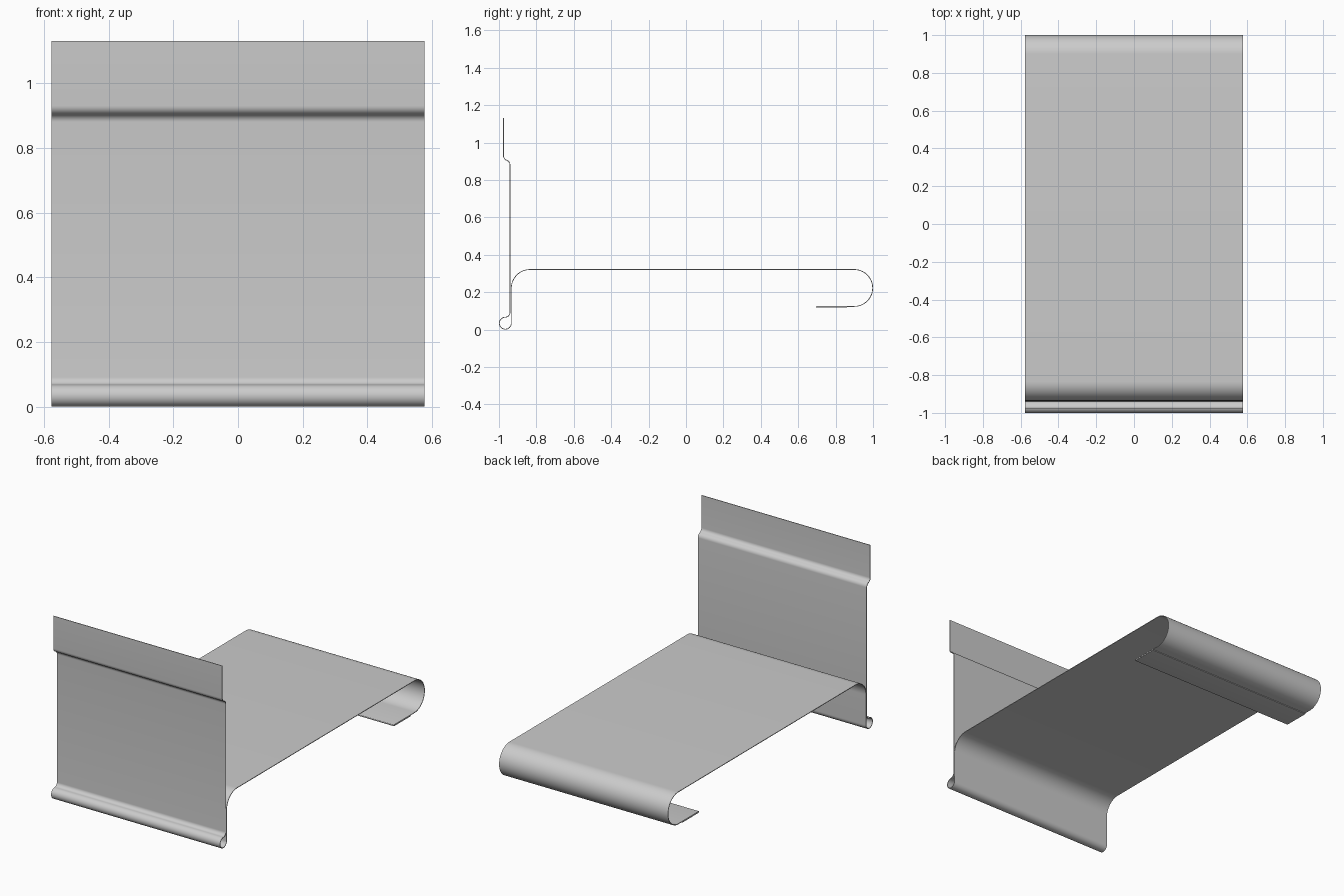
import bpy, bmesh, math
from mathutils import Vector

if "Cube" in bpy.data.objects:
    bpy.data.objects.remove(bpy.data.objects["Cube"], do_unlink=True)

HALF_WIDTH = 0.577
THICK = 0.004


def arc(cy, cz, r, start, end, steps):
    """Points of a circular bend, angles in degrees."""
    pts = []
    for i in range(steps + 1):
        a = math.radians(start + (end - start) * i / steps)
        pts.append(Vector((cy + r * math.cos(a), cz + r * math.sin(a))))
    return pts


def offset_sides(path, thick):
    """Both faces of a sheet whose centre line is the path."""
    left, right = [], []
    for i, p in enumerate(path):
        before = (p - path[i - 1]).normalized() if i else None
        after = (path[i + 1] - p).normalized() if i < len(path) - 1 else None
        d0, d1 = before or after, after or before
        t = (d0 + d1).normalized()
        n = Vector((-t.y, t.x)) * (thick / 2 / max(t.dot(d0), 0.5))
        left.append(p + n)
        right.append(p - n)
    return left, right


def sheet(name, path, material):
    """Extrude a bent sheet along x, with capped ends."""
    left, right = offset_sides(path, THICK)
    bm = bmesh.new()
    rows = [[[bm.verts.new((x, p.x, p.y)) for p in side]
             for x in (-HALF_WIDTH, HALF_WIDTH)] for side in (left, right)]
    (la, lb), (ra, rb) = rows
    for i in range(len(path) - 1):
        for a, b in ((la, lb), (rb, ra), (ra, la), (lb, rb)):
            bm.faces.new((a[i], a[i + 1], b[i + 1], b[i]))
    for i in (0, -1):
        bm.faces.new((la[i], lb[i], rb[i], ra[i]))
    bmesh.ops.recalc_face_normals(bm, faces=bm.faces)
    mesh = bpy.data.meshes.new(name)
    bm.to_mesh(mesh)
    bm.free()
    mesh.materials.append(material)
    obj = bpy.data.objects.new(name, mesh)
    bpy.context.collection.objects.link(obj)
    bpy.ops.object.select_all(action="DESELECT")
    obj.select_set(True)
    bpy.context.view_layer.objects.active = obj
    bpy.ops.object.shade_smooth_by_angle(angle=math.radians(30))
    return obj


grey = bpy.data.materials.new("light grey metal")
grey.use_nodes = True
colour = (0.6, 0.6, 0.6, 1)
grey.diffuse_color = colour
grey.node_tree.nodes["Principled BSDF"].inputs["Base Color"].default_value = colour

PLATE_Y, RISER_Y, TOP_Y = -0.941, -0.934, -0.976
JOG_R, BEAD_R, BEND_R, HOOK_R = 0.0266, 0.032, 0.1, 0.0985
SHELF_Z = 0.321
bead_y, bead_z = RISER_Y - BEAD_R, BEAD_R + THICK / 2
fillet_r = PLATE_Y - bead_y
hook_z = SHELF_Z - HOOK_R
lip_z = hook_z - HOOK_R
hem_r = 0.0026

# Upright plate with the jog below its top flange
path = [Vector((TOP_Y, 1.13))]
path += arc(TOP_Y + JOG_R, 0.93, JOG_R, 180, 250, 8)
path += arc(PLATE_Y - JOG_R, 0.88, JOG_R, 70, 0, 8)[1:]
# Fillet and rounded bead along the bottom edge
path += arc(bead_y, bead_z + BEAD_R + fillet_r, fillet_r, 0, -90, 10)
path += arc(bead_y, bead_z, BEAD_R, 90, 360, 28)[1:]
# Riser bending into the long shelf
path += arc(RISER_Y + BEND_R, SHELF_Z - BEND_R, BEND_R, 180, 90, 20)
# Rear hook, return lip and folded hem
path += arc(0.998 - HOOK_R, hook_z, HOOK_R, 90, -90, 36)
path += arc(0.70, lip_z - hem_r, hem_r, 90, 270, 8)
path.append(Vector((0.86, lip_z - 2 * hem_r)))

sheet("bent_sheet_holder", path, grey)
